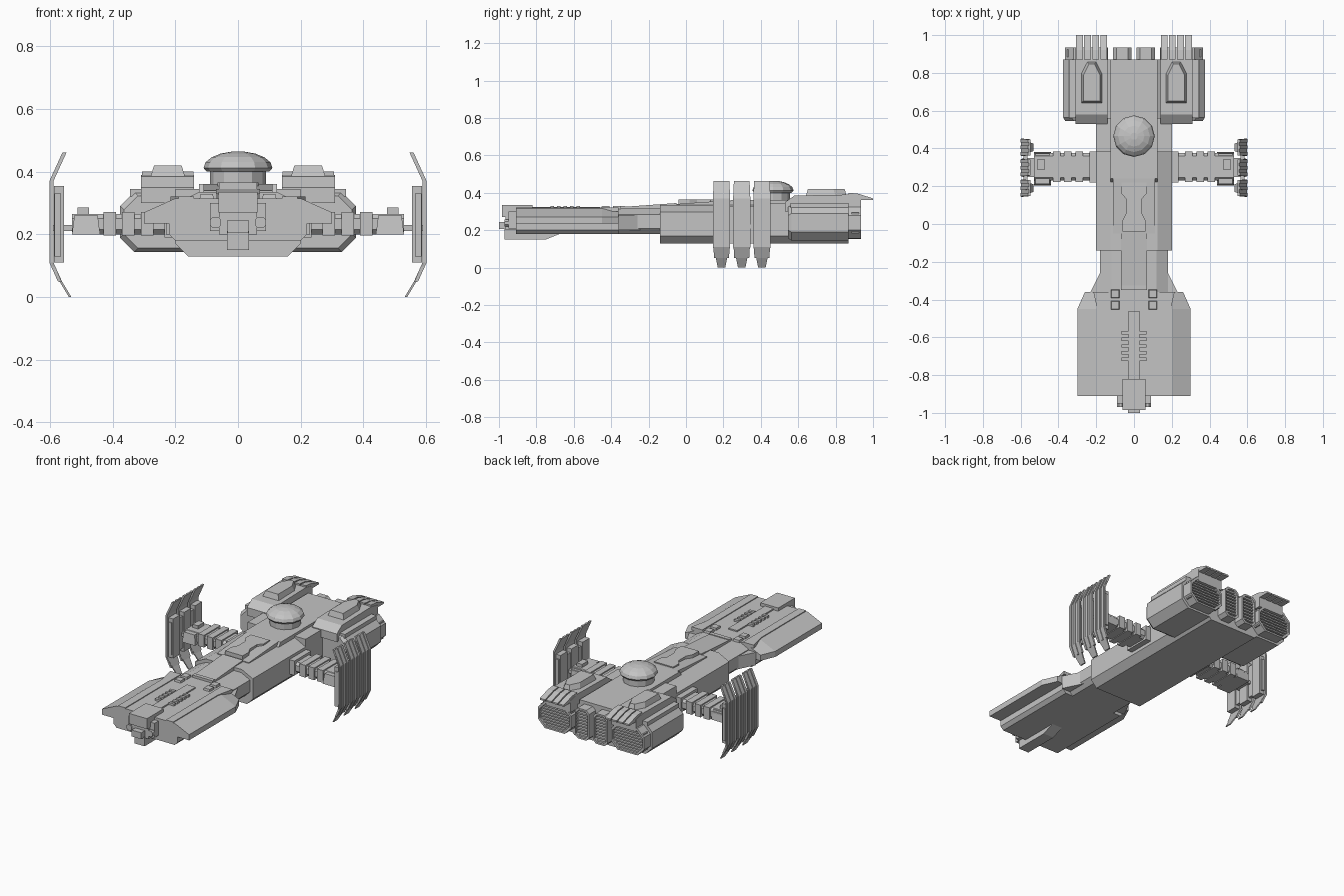
import bpy, bmesh
from math import sin, cos, tau, radians

cube = bpy.data.objects.get("Cube")
if cube:
    bpy.data.objects.remove(cube, do_unlink=True)

shade = (.55, .55, .55, 1)
grey = bpy.data.materials.new("hull_grey")
grey.use_nodes = True
grey.diffuse_color = shade
grey.node_tree.nodes["Principled BSDF"].inputs["Base Color"].default_value = shade


def loft(name, rings, mirror=False):
    """Skin a list of equal-length rings of points and cap both ends."""
    bm = bmesh.new()
    rows = [[bm.verts.new(point) for point in ring] for ring in rings]
    for row, following in zip(rows, rows[1:]):
        for i in range(len(row)):
            bm.faces.new((row[i - 1], row[i], following[i], following[i - 1]))
    bm.faces.new(rows[0])
    bm.faces.new(rows[-1])
    bmesh.ops.recalc_face_normals(bm, faces=bm.faces)
    mesh = bpy.data.meshes.new(name)
    bm.to_mesh(mesh)
    bm.free()
    mesh.materials.append(grey)
    obj = bpy.data.objects.new(name, mesh)
    bpy.context.collection.objects.link(obj)
    if mirror:
        obj.modifiers.new("Mirror", "MIRROR").use_mirror_merge = False
    return obj


def along_x(name, outline, span, mirror=False):
    """Extrude a (y, z) side outline across x."""
    return loft(name, [[(x, y, z) for y, z in outline] for x in span], mirror)


def along_y(name, outline, span, mirror=False):
    """Extrude an (x, z) cross-section along y."""
    return loft(name, [[(x, y, z) for x, z in outline] for y in span], mirror)


def along_z(name, outline, span, mirror=False):
    """Extrude an (x, y) plan upwards."""
    return loft(name, [[(x, y, z) for x, y in outline] for z in span], mirror)


def box(name, x, y, z, mirror=False, taper=0):
    """Box from three spans; taper draws its top in on all sides."""
    rings = []
    for level, t in zip(z, (0, taper)):
        west, east, south, north = x[0] + t, x[1] - t, y[0] + t, y[1] - t
        rings.append([(west, south, level), (east, south, level), (east, north, level), (west, north, level)])
    return loft(name, rings, mirror)


def slab(name, half, y, z):
    """Box centred across the ship."""
    return box(name, (-half, half), y, z)


def hull_section(half, bottom, top, bilge, roof):
    """Chamfered cross-section: bilge cuts the lower edges, roof the upper."""
    right = [(half - bilge, bottom), (half, bottom + bilge), (half, top - roof / 2), (half - roof, top)]
    return right + [(-x, z) for x, z in reversed(right)]


def octagon(x, z, cut, inset=0):
    """Rectangle with cut corners, drawn in by an inset."""
    west, east, low, high = x[0] + inset, x[1] - inset, z[0] + inset, z[1] - inset
    return [(west + cut, low), (east - cut, low), (east, low + cut), (east, high - cut),
            (east - cut, high), (west + cut, high), (west, high - cut), (west, low + cut)]


# Shared stations and heights
deck = .36
hull_top = .335
hull_half = .2
waist = -.14
stern = .87
nozzle = .935
head_back = -.36
head_front = -.91
head_top = .315
mid = .3

# Main hull, neck and spine
along_y("main_hull", hull_section(hull_half, .13, hull_top, .04, .075), (waist, stern))
along_y("neck", hull_section(.18, .18, head_top, .03, .06), (head_back, waist))
along_x("neck_spine", [(-.33, mid), (-.33, .325), (-.05, .345), (-.05, mid)], (-.07, .07))
along_z("neck_flare", [(.17, -.24), (.23, head_back), (.1, head_back), (.1, -.24)], (hull_half, .28), True)
along_x("spine_deck", [(.2, mid), (.24, deck), (stern, deck), (stern, mid)], (-.125, .125))
along_x("fore_deck", [(-.05, mid), (-.05, .34), (.24, deck), (.24, mid)], (-.11, .11))
box("hull_shoulder", (.12, hull_half), (.38, .56), (.28, .345), True)

# Hourglass plate on the fore deck
half_plan = [(.06, -.04), (.06, .02), (.04, .06), (.04, .13), (.065, .16), (.065, .22)]
along_z("waist_plate", half_plan + [(-x, y) for x, y in reversed(half_plan)], (mid, deck + .005))

# Dome turret
sides = range(12)


def circle(radius, z):
    return [(radius * cos(tau * i / len(sides)), .465 + radius * sin(tau * i / len(sides)), z) for i in sides]


loft("turret_neck", [circle(.09, hull_top), circle(.09, .41)])
loft("turret_dome", [circle(.1, .4)] + [circle(.11 * cos(radians(t)), .412 + .053 * sin(radians(t)))
                                       for t in range(0, 90, 20)])

# Head: core, side blades and strakes
along_y("head_core", hull_section(.22, .18, head_top, .02, .1), (head_front, head_back))


def blade_ring(y, edge):
    shoulder = edge - .1
    return [(.1, y, .235), (edge, y, .235), (edge, y, .27), (shoulder, y, head_top), (.1, y, head_top)]


loft("head_blade", [blade_ring(head_front, mid), blade_ring(-.45, mid), blade_ring(head_back, .26)], True)
along_z("head_strake", [(.14, head_front), (.19, head_front), (.19, -.47), (.215, head_back), (.14, head_back)],
        (mid, .32), True)
slab("head_ridge", .03, (-.84, -.46), (mid, .323))
slab("head_crossbar", .07, (-.35, -.325), (mid, .33))
for row in range(2):
    y = -.455 + row * .06
    box("head_hatch", (.075, .125), (y, y + .05), (mid, .328), True, .005)
for row in range(5):
    y = -.725 + row * .035
    box("head_rung", (.03, .066), (y, y + .018), (mid, .328), True)

# Nose and belly
slab("nose_block", .062, (-.985, -.82), (.27, hull_top))
box("nose_shoulder", (.05, .09), (-.95, -.83), (.21, mid), True)
slab("nose_core", .06, (-.965, -.85), (.2, .28))
slab("nose_tip", .033, (-1, -.85), (.205, .245))
along_x("belly_keel", [(-.97, .15), (-.97, .21), (-.6, .21), (-.75, .15)], (-.035, .035))
along_y("nose_sensor", octagon((.054, .09), (.22, .256), .01), (-.97, -.88), True)


# Engines: shell with a sunken rear and slats
def engine(name, x, z, front, cut, lip, slats=9):
    stages = [(front, lip), (front + .02, 0), (stern, 0), (stern, lip),
              (nozzle, lip), (nozzle, lip + .01), (nozzle - .05, lip + .01)]
    loft(name, [[(px, y, pz) for px, pz in octagon(x, z, cut, inset)] for y, inset in stages], True)
    rim = lip + .008
    step = (z[1] - z[0] - 2 * rim) / slats
    for i in range(slats):
        low = z[0] + rim + step * (i + .25)
        trim = rim + (cut * .7 if i in (0, slats - 1) else 0)
        box(name + "_slat", (x[0] + trim, x[1] - trim), (nozzle - .05, nozzle - .01), (low, low + step / 2), True)


engine("engine_pod", (.125, .376), (.144, hull_top), .545, .045, .012)
engine("centre_engine", (.01, .115), (.15, .345), .8, .02, .003)

# Pod decks, caps and swept rear fins
along_x("pod_deck", [(.53, mid), (.53, .35), (.58, .385), (stern, .39), (nozzle, .375), (nozzle, mid)],
        (.14, .31), True)
box("pod_side_plate", (mid, .345), (.56, stern), (.32, .345), True)


def cap_ring(z, draw):
    west, east, front, back = .168 + draw, .28 - draw, .64 + draw, .86 - draw
    return [(west, front, z), (east, front, z), (east, back - .06, z),
            (east - .03, back, z), (west + .03, back, z), (west, back - .06, z)]


loft("pod_cap", [cap_ring(.38, 0), cap_ring(.42, .012)], True)
for i in range(4):
    x = .142 + i * .043
    along_x("pod_fin", [(stern, deck), (stern, .4), (.92, .395), (1, .37), (1, deck)], (x, x + .036), True)

# Side arms
box("arm_root", (.19, .235), (.22, .385), (.19, .28), True)
along_x("arm_beam", octagon((.23, .375), (.2, .265), .015), (hull_half, .53), True)
for x in (.27, .33, .39):
    box("arm_collar", (x, x + .04), (.222, .385), (.196, .272), True)
box("arm_block", (.44, .53), (.205, .38), (.2, .262), True, .008)
box("arm_knob", (.475, .512), (.285, .345), (.25, .285), True)
box("arm_pin", (.5, .59), (.25, .35), (.21, .23), True)

# Wing panels: bent shell, inner slab and ribs
outer = .597
bend = [(.555, .462, .042), (outer, .37, .046), (outer, .11, .046), (.57, .05, .03), (.54, 0, .02)]


def strip(name, path, centre, thick, raised=0, scale=1):
    rings = []
    for x, z, width in path:
        south, north = centre - width * scale, centre + width * scale
        x += raised
        rings.append([(x, south, z), (x, north, z), (x - thick, north, z), (x - thick, south, z)])
    loft(name, rings, True)


for panel in range(3):
    centre = .19 + panel * .108
    strip("wing_shell", bend, centre, .008)
    box("wing_slab", (.556, .588), (centre - .034, centre + .034), (.11, .355), True)
    for side in (-1, 0, 1):
        strip("wing_rib", bend[:-1], centre + side * .034, .012, .005, .2)
box("wing_tie", (.565, .585), (.15, .45), (.13, .33), True)
